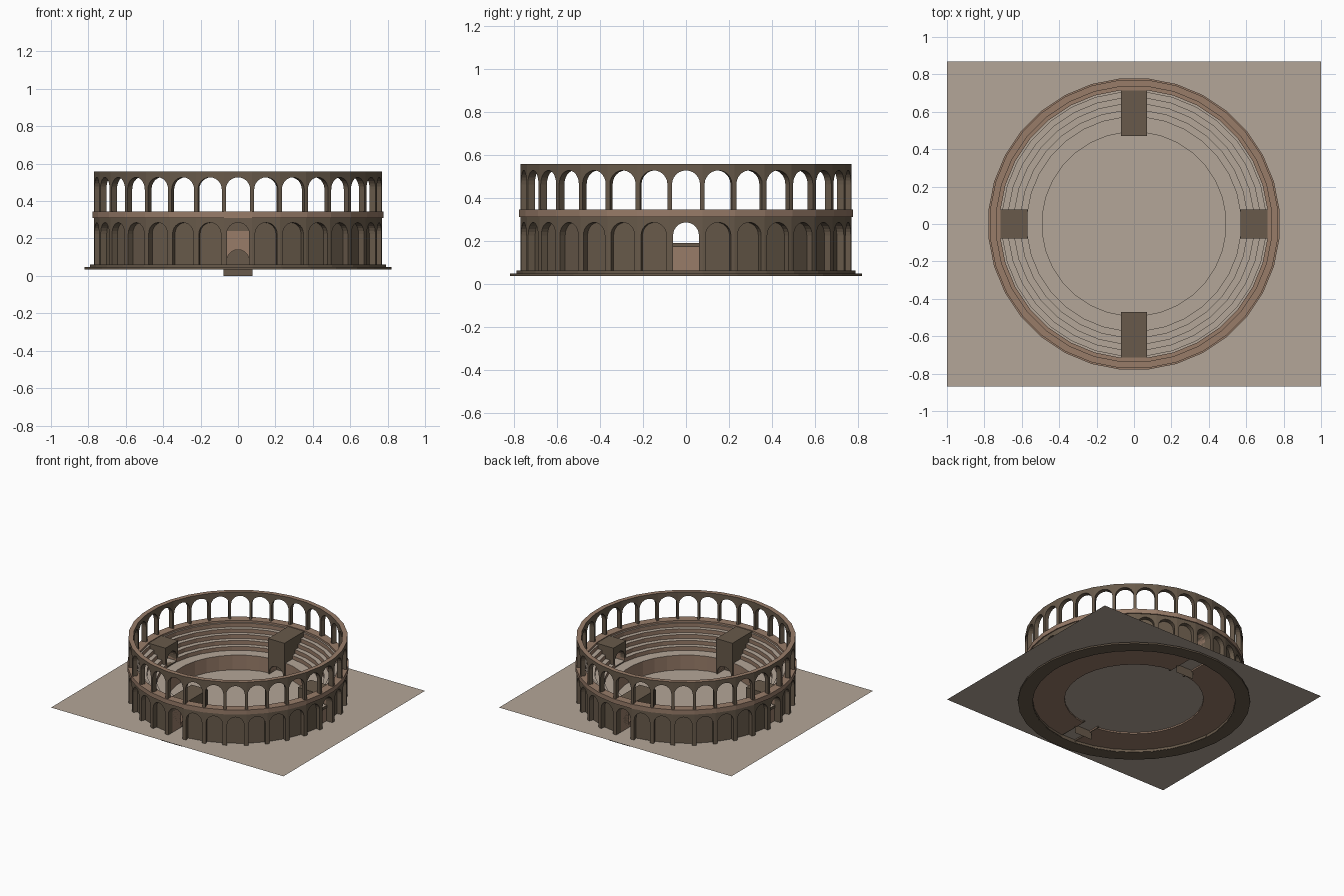
import bpy, bmesh, math
from mathutils import Matrix, Vector

if "Cube" in bpy.data.objects:
    bpy.data.objects.remove(bpy.data.objects["Cube"])

BAYS = 32
STEP = 2 * math.pi / BAYS
GROUND = 0.066


def material(name, rgb):
    m = bpy.data.materials.new(name)
    m.use_nodes = True
    m.diffuse_color = (*rgb, 1)
    m.node_tree.nodes["Principled BSDF"].inputs["Base Color"].default_value = (*rgb, 1)
    return m


SAND = material("pale sand", (0.456, 0.381, 0.314))
TRIM = material("warm trim stone", (0.314, 0.202, 0.141))
WALL = material("dark wall stone", (0.138, 0.102, 0.069))


def finish(bm, name, *mats):
    bmesh.ops.remove_doubles(bm, verts=bm.verts, dist=1e-5)
    bmesh.ops.recalc_face_normals(bm, faces=bm.faces)
    me = bpy.data.meshes.new(name)
    bm.to_mesh(me)
    bm.free()
    ob = bpy.data.objects.new(name, me)
    bpy.context.collection.objects.link(ob)
    for m in mats:
        me.materials.append(m)
    return ob


def arch(hw, z0, spring):
    """Points of a round arch from lower left to lower right."""
    n = 12
    curve = [(-hw * math.cos(math.pi * i / n), spring + hw * math.sin(math.pi * i / n))
             for i in range(n + 1)]
    return [(-hw, z0)] + curve + [(hw, z0)]


def extrude(bm, pts, r_in, r_out, angle, mitre=None):
    """Radial prism of an outline; outline ends at +-mitre follow the bay lines."""
    rot = Matrix.Rotation(angle, 4, 'Z')

    def ring(r):
        out = []
        for x, z in pts:
            if mitre and abs(abs(x) - mitre) < 1e-6:
                x = math.copysign(r * math.tan(STEP / 2), x)
            out.append(bm.verts.new(rot @ Vector((x, -r, z))))
        return out

    a, b = ring(r_out), ring(r_in)
    bm.faces.new(a)
    bm.faces.new(b[::-1])
    for i in range(len(pts)):
        j = (i + 1) % len(pts)
        on_joint = mitre and abs(pts[i][0] - pts[j][0]) < 1e-6 \
            and abs(abs(pts[i][0]) - mitre) < 1e-6
        if not on_joint:
            bm.faces.new((a[i], b[i], b[j], a[j]))


def arcade(name, r_in, r_out, z0, z1, hw, spring, open_bay=lambda i: True):
    bm = bmesh.new()
    w = r_out * math.tan(STEP / 2)
    for i in range(BAYS):
        notch = arch(hw, z0, spring) if open_bay(i) else []
        pts = [(-w, z0)] + notch + [(w, z0), (w, z1), (-w, z1)]
        extrude(bm, pts, r_in, r_out, i * STEP, w)
    return finish(bm, name, WALL, TRIM)


def lathe(name, profile, *mats):
    """Closed profile of (apothem, z) swept round with one side per bay."""
    bm = bmesh.new()
    k = 1 / math.cos(STEP / 2)
    rings = [[bm.verts.new((r * k * math.cos((i + 0.5) * STEP),
                            r * k * math.sin((i + 0.5) * STEP), z))
              for r, z in profile] for i in range(BAYS)]
    for i in range(BAYS):
        a, b = rings[i], rings[(i + 1) % BAYS]
        for j in range(len(profile)):
            n = (j + 1) % len(profile)
            bm.faces.new((a[j], b[j], b[n], a[n]))
    return finish(bm, name, *mats)


def band(name, r0, r1, z0, z1, mat):
    return lathe(name, [(r0, z0), (r1, z0), (r1, z1), (r0, z1)], mat)


def prism(name, pts, r_in, r_out, angle, mat):
    bm = bmesh.new()
    extrude(bm, pts, r_in, r_out, angle)
    return finish(bm, name, mat)


def block(name, hw, z0, z1, r_in, r_out, angle):
    return prism(name, [(-hw, z0), (hw, z0), (hw, z1), (-hw, z1)], r_in, r_out, angle, WALL)


def cut(ob, cutter):
    mod = ob.modifiers.new("cut", 'BOOLEAN')
    mod.object = cutter
    mod.operation = 'DIFFERENCE'
    mod.solver = 'EXACT'
    with bpy.context.temp_override(object=ob, active_object=ob, selected_objects=[ob]):
        bpy.ops.object.modifier_apply(modifier="cut")


# Ground sheet, also the arena floor
bm = bmesh.new()
bm.faces.new([bm.verts.new((x, y, GROUND))
              for x, y in ((-1, -0.87), (1, -0.87), (1, 0.87), (-1, 0.87))])
finish(bm, "ground", SAND)

# Stepped footing under the wall
band("footing_lower", 0.72, 0.82, 0.035, 0.047, WALL)
band("footing_upper", 0.72, 0.79, 0.047, 0.062, WALL)

# Outer wall: blind lower arcade, cornice, open upper arcade
arcade("lower_arcade", 0.735, 0.77, 0.036, 0.312, 0.06, 0.225)
arcade("backing_wall", 0.715, 0.735, 0.036, 0.312, 0.06, 0.225, lambda i: i % 8 == 0)
band("cornice", 0.715, 0.778, 0.31, 0.345, TRIM)
upper = arcade("upper_arcade", 0.735, 0.77, 0.345, 0.557, 0.065, 0.462)
for f in upper.data.polygons:
    if f.normal.z > 0.9 and f.center.z > 0.55:
        f.material_index = 1

# Seating: podium terrace and five tiers
profile = [(0.718, 0.055), (0.49, 0.055), (0.49, 0.18)]
z = 0.18
for r in (0.57, 0.605, 0.64, 0.672, 0.703):
    profile += [(r, z), (r, z + 0.03)]
    z += 0.03
profile.append((0.718, z))
tiers = lathe("seating_tiers", profile, SAND)

# Gate blocks and their vaulted passages
cutters = []
for side, turn in (("front", 0), ("left", 1), ("back", 2), ("right", 3)):
    angle = turn * math.pi / 2
    if turn % 2 == 0:
        gate = block(side + "_gate", 0.07, 0.055, 0.34, 0.47, 0.73, angle)
        holes = [(arch(0.06, 0.0, 0.08), 0.40, 0.85), (arch(0.06, 0.0, 0.225), 0.62, 0.85)]
        # Thin panel closing the passage
        bm = bmesh.new()
        y = 0.56 * (turn - 1)
        bm.faces.new([bm.verts.new((px, y, pz)) for px, pz in
                      ((-0.078, 0), (0.078, 0), (0.078, 0.15), (-0.078, 0.15))])
        finish(bm, side + "_passage_panel", WALL)
    else:
        gate = block(side + "_gate", 0.078, 0.17, 0.34, 0.57, 0.725, angle)
        holes = [(arch(0.06, 0.19, 0.225), 0.40, 0.85)]
    for pts, r0, r1 in holes:
        c = prism("passage_cutter", pts, r0, r1, angle, WALL)
        c.hide_render = True
        cutters.append(c)
        cut(gate, c)
        cut(tiers, c)
for c in cutters:
    bpy.data.objects.remove(c)

# Risers take the warmer stone, treads stay pale
tiers.data.materials.clear()
tiers.data.materials.append(SAND)
tiers.data.materials.append(TRIM)
for f in tiers.data.polygons:
    f.material_index = 0 if f.normal.z > 0.5 else 1
